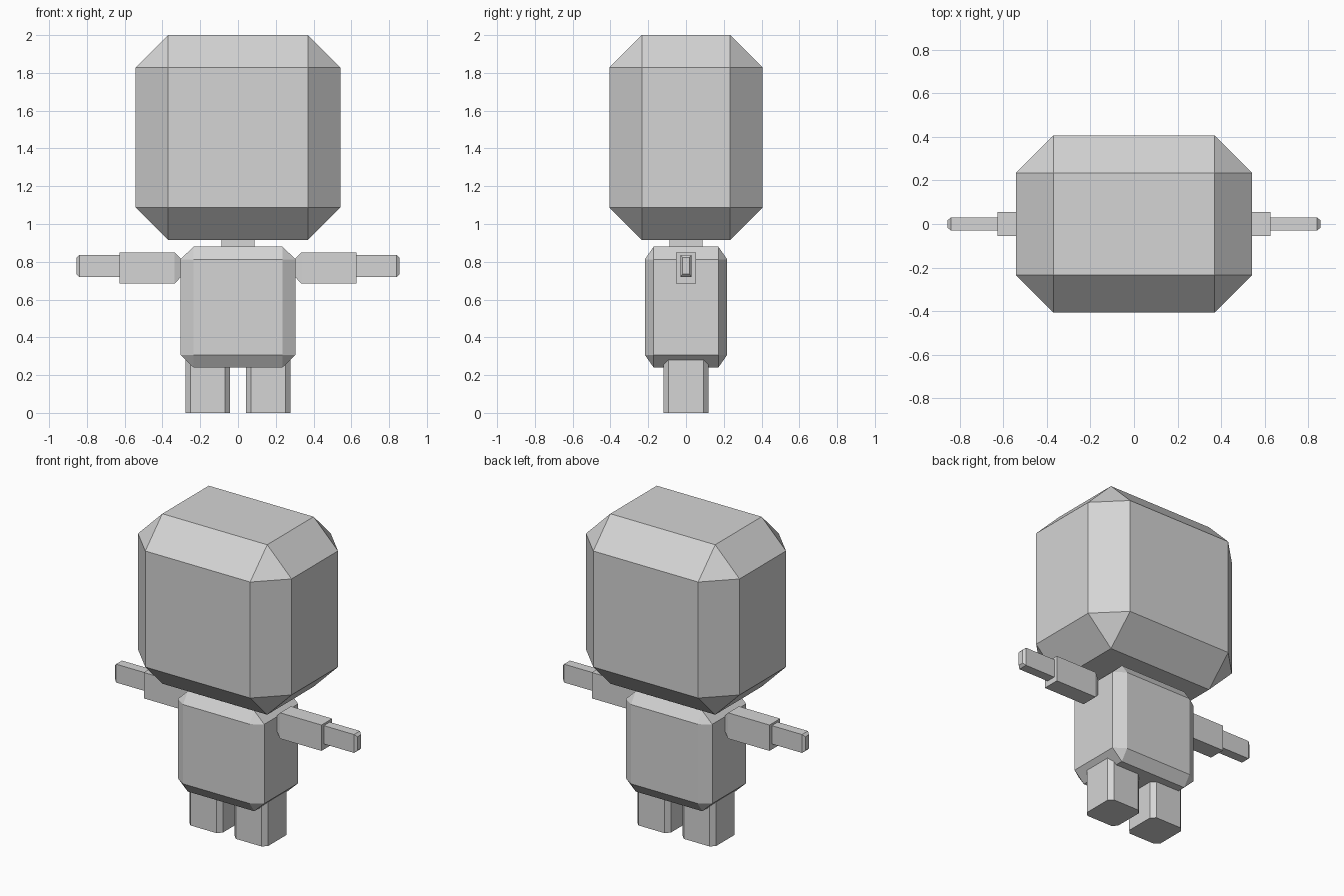
import bpy
import bmesh
from mathutils import Vector

if "Cube" in bpy.data.objects:
    bpy.data.objects.remove(bpy.data.objects["Cube"])

grey = bpy.data.materials.new("plain_grey")
grey.diffuse_color = (0.66, 0.66, 0.66, 1)
grey.use_nodes = True
grey.node_tree.nodes["Principled BSDF"].inputs["Base Color"].default_value = grey.diffuse_color


def finish(name, bm):
    bmesh.ops.recalc_face_normals(bm, faces=bm.faces)
    mesh = bpy.data.meshes.new(name)
    bm.to_mesh(mesh)
    bm.free()
    mesh.materials.append(grey)
    obj = bpy.data.objects.new(name, mesh)
    bpy.context.collection.objects.link(obj)
    return obj


def hull(name, points):
    """Convex flat-faced solid around the given points."""
    bm = bmesh.new()
    for p in points:
        bm.verts.new(p)
    bmesh.ops.convex_hull(bm, input=bm.verts)
    bmesh.ops.dissolve_limit(bm, angle_limit=0.002, verts=bm.verts, edges=bm.edges)
    return finish(name, bm)


SIGNS = [(a, b, c) for a in (-1, 1) for b in (-1, 1) for c in (-1, 1)]


def chamfer_box(name, centre, half, cut):
    """Box with all edges chamfered, with a separate cut along each axis."""
    points = []
    for s in SIGNS:
        for outer in range(3):
            points.append(Vector(centre) + Vector(
                s[i] * (half[i] - (0 if i == outer else cut[i])) for i in range(3)))
    return hull(name, points)


def section(x, y, z0, z1):
    """Four corners of a rectangle across the arm."""
    return [(x, sy * y, z) for sy in (-1, 1) for z in (z0, z1)]


# Head, neck and body
chamfer_box("head", (0, 0, 1.458), (0.542, 0.406, 0.542), (0.172, 0.172, 0.172))
hull("neck", [(x, y, z) for x in (-0.088, 0.088) for y in (-0.088, 0.088) for z in (0.86, 0.94)])
chamfer_box("body", (0, 0, 0.56), (0.305, 0.218, 0.32), (0.07, 0.047, 0.067))

for side, s in (("left", -1), ("right", 1)):
    # Leg: upright block with cut vertical edges
    hx, hy, c = 0.118, 0.12, 0.027
    hull(side + "_leg", [
        (s * 0.16 + a * dx, b * dy, z)
        for a in (-1, 1) for b in (-1, 1) for z in (0, 0.36)
        for dx, dy in ((hx, hy - c), (hx - c, hy))])

    # Arm: tapered shoulder end, square sleeve end
    sleeve = section(0.302, 0.04, 0.72, 0.815) + section(0.335, 0.054, 0.685, 0.85) \
        + section(0.627, 0.054, 0.685, 0.85)
    hull(side + "_upper_arm", [(s * x, y, z) for x, y, z in sleeve])

    # Hand: thinner block with a small taper at the tip
    hand = section(0.60, 0.03, 0.72, 0.837) + section(0.84, 0.03, 0.72, 0.837) \
        + section(0.855, 0.018, 0.735, 0.822)
    hull(side + "_hand", [(s * x, y, z) for x, y, z in hand])
